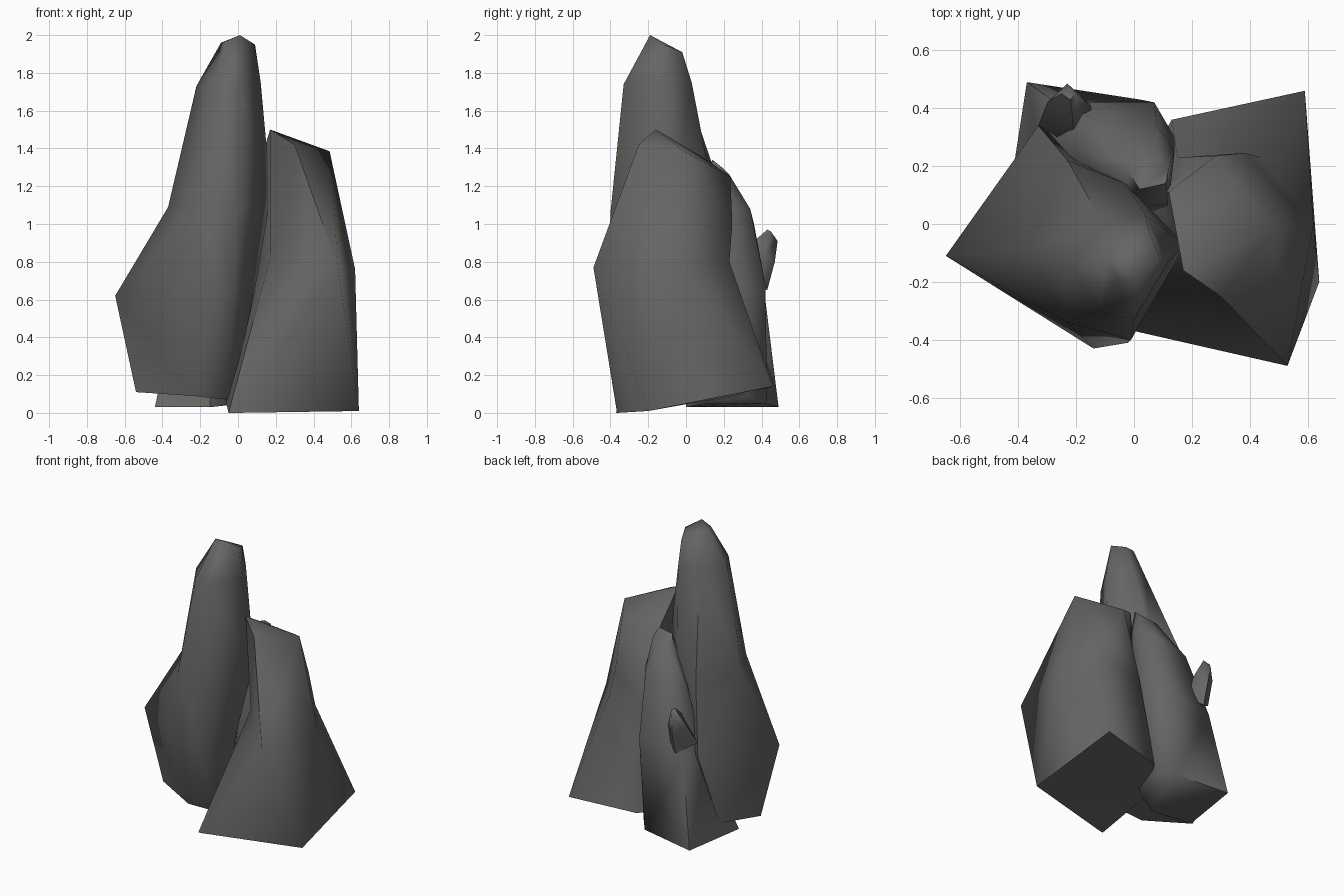
import bpy, bmesh, math

stone = bpy.data.materials.new("dark_grey_stone")
stone.diffuse_color = (0.135, 0.131, 0.126, 1)


def rock(name, rings, angle=75):
    """Loft a faceted rock through rings of (x, y, z) points and cap both ends."""
    bm = bmesh.new()
    loops = [[bm.verts.new(p) for p in ring] for ring in rings]
    n = len(loops[0])
    for low, high in zip(loops, loops[1:]):
        for i in range(n):
            j = (i + 1) % n
            bm.faces.new((low[i], low[j], high[j], high[i]))
    bm.faces.new(loops[0][::-1])
    bm.faces.new(loops[-1])
    bmesh.ops.recalc_face_normals(bm, faces=bm.faces)
    bmesh.ops.triangulate(bm, faces=bm.faces)
    mesh = bpy.data.meshes.new(name)
    bm.to_mesh(mesh)
    bm.free()
    mesh.materials.append(stone)
    obj = bpy.data.objects.new(name, mesh)
    bpy.context.collection.objects.link(obj)
    bpy.ops.object.select_all(action='DESELECT')
    obj.select_set(True)
    bpy.context.view_layer.objects.active = obj
    bpy.ops.object.shade_smooth_by_angle(angle=math.radians(angle))
    return obj


# Tall spire on the left
rock("tall_rock", [
    [(-.54, -.06, .11), (-.24, -.21, .09), (-.06, -.17, .07),
     (-.03, -.06, .10), (-.15, .16, .10), (-.40, .20, .12)],
    [(-.65, -.11, .62), (-.14, -.43, .60), (-.02, -.41, .66),
     (.08, -.15, .60), (-.12, .20, .62), (-.33, .34, .62)],
    [(-.37, -.09, 1.09), (-.23, -.34, 1.06), (-.01, -.40, 1.06),
     (.175, -.07, 1.15), (-.03, .14, 1.18), (-.23, .22, 1.08)],
    [(-.22, -.15, 1.73), (-.12, -.30, 1.74), (0, -.33, 1.74),
     (.12, -.13, 1.75), (.04, .03, 1.75), (-.10, -.01, 1.75)],
    [(-.09, -.12, 1.96), (-.06, -.19, 1.97), (.01, -.19, 2.0),
     (.09, -.12, 1.95), (.05, -.02, 1.91), (-.03, -.04, 1.92)],
])

# Broad rock on the right with a flared foot and slanted top
rock("broad_rock", [
    [(-.05, -.37, 0), (-.02, -.365, 0), (.64, -.20, .01),
     (.59, .46, .14), (.13, .36, .11), (-.07, 0, .09)],
    [(.17, -.10, .82), (.53, -.49, .77), (.62, 0, .76),
     (.44, .23, .80), (.15, .23, .80), (.08, .12, .80)],
    [(.17, -.16, 1.5), (.30, -.25, 1.42), (.485, -.01, 1.385),
     (.38, .245, 1.0), (.28, .235, 1.25), (.12, .11, 1.34)],
])

# Leaning rock at the back
rock("back_rock", [
    [(-.37, .49, .03), (-.44, .04, .03), (-.15, 0, .03),
     (.03, .10, .05), (.10, .33, .08), (.02, .43, .05)],
    [(-.27, .42, .60), (-.32, .25, .60), (-.10, 0, .60),
     (.10, .05, .60), (.14, .30, .65), (.07, .42, .68)],
    [(-.13, .36, 1.0), (-.19, .24, 1.0), (-.03, .05, 1.05),
     (.12, .07, 1.05), (.14, .25, 1.10), (.08, .34, 1.08)],
    [(0, .22, 1.26), (-.02, .18, 1.28), (.02, .12, 1.31),
     (.11, .14, 1.34), (.12, .19, 1.30), (.08, .23, 1.26)],
])

# Small shard poking out at the back
rock("small_shard", [
    [(-.33, .34, .72), (-.20, .26, .72), (-.14, .38, .68), (-.22, .43, .65)],
    [(-.30, .42, .86), (-.21, .35, .90), (-.15, .41, .84), (-.22, .47, .80)],
    [(-.25, .45, .95), (-.22, .43, .97), (-.20, .45, .96), (-.23, .485, .91)],
])
